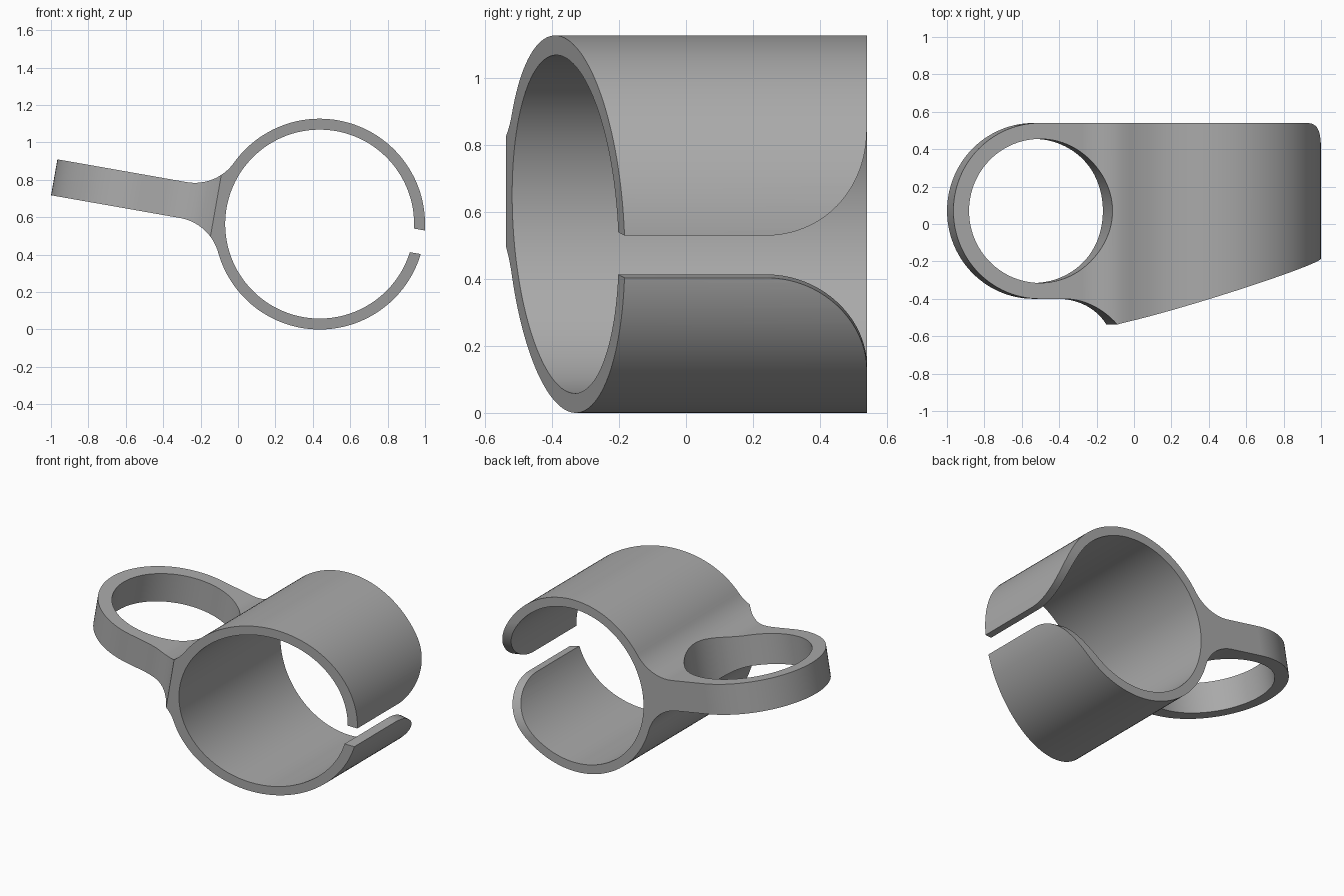
import bpy, bmesh
from math import sin, cos, pi, radians, hypot, atan2, sqrt
from mathutils import Matrix

cube = bpy.data.objects.get("Cube")
if cube:
    bpy.data.objects.remove(cube, do_unlink=True)

# Dimensions in the clip's own frame: tube axis on y, arm along -x
TUBE_R, BORE_R = 0.5635, 0.505
RING_X, RING_Y, RING_R, HOLE_R = -0.971, 0.07, 0.47, 0.385
HALF_T = 0.0975          # half thickness of the arm
FILLET_X = -0.74         # where the arm starts to flare into the tube
BACK = 0.54
SLOPE = 0.315            # slant of the front face


def arc(cx, cy, r, a0, a1, n):
    return [(cx + r * cos(a0 + (a1 - a0) * i / n),
             cy + r * sin(a0 + (a1 - a0) * i / n)) for i in range(n + 1)]


def prism(name, outline, place, lo, hi):
    """Extrude a 2D outline between lo and hi; place maps (a, b, depth) to xyz."""
    bm = bmesh.new()
    a = [bm.verts.new(place(p, q, lo)) for p, q in outline]
    b = [bm.verts.new(place(p, q, hi)) for p, q in outline]
    bm.faces.new(a)
    bm.faces.new(b)
    for i in range(len(a)):
        j = (i + 1) % len(a)
        bm.faces.new((a[i], a[j], b[j], b[i]))
    bmesh.ops.recalc_face_normals(bm, faces=bm.faces)
    mesh = bpy.data.meshes.new(name)
    bm.to_mesh(mesh)
    bm.free()
    ob = bpy.data.objects.new(name, mesh)
    bpy.context.collection.objects.link(ob)
    return ob


def combine(target, tool, operation):
    bpy.context.view_layer.objects.active = target
    mod = target.modifiers.new(operation, 'BOOLEAN')
    mod.operation, mod.solver, mod.object = operation, 'EXACT', tool
    bpy.ops.object.modifier_apply(modifier=mod.name)
    bpy.data.objects.remove(tool, do_unlink=True)


def along_y(a, b, d):
    return (a, d, b)


def along_z(a, b, d):
    return (a, b, d)


def along_x(a, b, d):
    return (d, a, b)


# Side outline: arm, tangent fillets and tube in one loop
fr = (FILLET_X ** 2 + HALF_T ** 2 - TUBE_R ** 2) / (2 * (TUBE_R - HALF_T))
fz = HALF_T + fr
touch = atan2(fz, FILLET_X)
upper = [(-1.6, HALF_T)] + arc(FILLET_X, fz, fr, -pi / 2, touch - pi, 16)
outline = upper + arc(0, 0, TUBE_R, touch, -touch, 112)[1:-1]
outline += [(x, -z) for x, z in reversed(upper)]
clip = prism("cup_holder_clip", outline, along_y, -0.8, 0.8)

# Plan outline: rounded ring end, straight back, slanted front, front flare
def front(x):
    return -0.36 + SLOPE * x

ring_front = RING_Y - RING_R
neck_x, flare_x = -TUBE_R, -0.84
dx, dy = neck_x - flare_x, ring_front - front(neck_x)
flare_r = (dx * dx + dy * dy) / (2 * dy)
flare = arc(flare_x, ring_front - flare_r, flare_r, pi / 2,
            pi / 2 - atan2(dx, flare_r - dy), 14)
plan = arc(RING_X, RING_Y, RING_R, pi / 2, 3 * pi / 2, 56)
plan += flare + [(0.8, front(0.8)), (0.8, BACK)]
combine(clip, prism("plan_cutter", plan, along_z, -0.9, 0.9), 'INTERSECT')

# Tube bore and ring hole
bore = arc(0, 0, BORE_R, 0, 2 * pi, 128)[:-1]
combine(clip, prism("bore_cutter", bore, along_y, -1, 1), 'DIFFERENCE')
hole = arc(RING_X, RING_Y, HOLE_R, 0, 2 * pi, 96)[:-1]
combine(clip, prism("hole_cutter", hole, along_z, -1, 1), 'DIFFERENCE')

# Entry slit, flared by quarter rounds at the back
half, rr = 0.064, 0.30
edge = [(-1, half)] + arc(BACK - rr, half + rr, rr, -pi / 2, 0, 20) + [(0.8, half + rr)]
slit = edge + [(y, -z) for y, z in reversed(edge)]
combine(clip, prism("slit_cutter", slit, along_x, 0.1, 1), 'DIFFERENCE')

# Tilt the whole clip and stand it on the ground
clip.data.transform(Matrix.Translation((0.4365, 0, TUBE_R)) @ Matrix.Rotation(radians(10), 4, 'Y'))

grey = bpy.data.materials.new("plain_grey")
grey.use_nodes = True
colour = (0.40, 0.40, 0.40, 1)
grey.diffuse_color = colour
grey.node_tree.nodes["Principled BSDF"].inputs["Base Color"].default_value = colour
clip.data.materials.clear()
clip.data.materials.append(grey)

for ob in bpy.context.selected_objects:
    ob.select_set(False)
clip.select_set(True)
bpy.context.view_layer.objects.active = clip
bpy.ops.object.shade_smooth_by_angle(angle=radians(30))
weighted = clip.modifiers.new("even_shading", 'WEIGHTED_NORMAL')
weighted.keep_sharp = True
